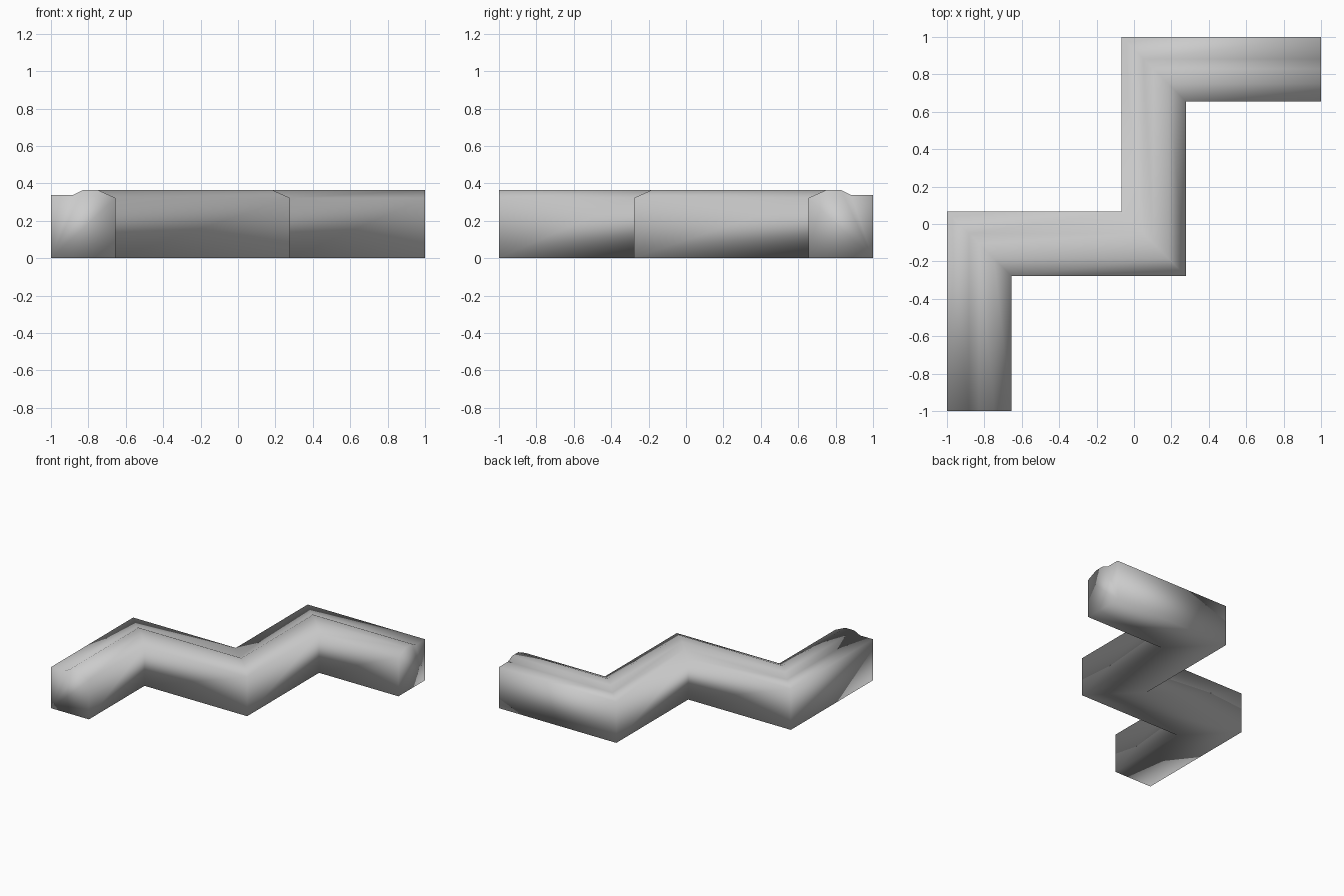
import bpy
import bmesh

cube = bpy.data.objects.get("Cube")
if cube:
    bpy.data.objects.remove(cube, do_unlink=True)

grey = bpy.data.materials.new("plain grey")
grey.use_nodes = True
colour = (0.6, 0.6, 0.6, 1)
grey.diffuse_color = colour
grey.node_tree.nodes["Principled BSDF"].inputs["Base Color"].default_value = colour

# Cross-section: distance from the left edge, height
PROFILE = [(0, 0), (0.345, 0), (0.345, 0.322), (0.251, 0.364),
           (0.171, 0.364), (0.118, 0.337), (0, 0.337)]
# Left edge of the zigzag, with the direction each station shifts to the right
PATH = [((-1, -1), (1, 0)), ((-1, 0.067), (1, -1)), ((-0.067, 0.067), (1, -1)),
        ((-0.067, 1), (1, -1)), ((1, 1), (0, -1))]

# Sweep the section along the mitred path
bm = bmesh.new()
rings = [[bm.verts.new((x + sx * d, y + sy * d, z)) for d, z in PROFILE]
         for (x, y), (sx, sy) in PATH]
count = len(PROFILE)
for near, far in zip(rings, rings[1:]):
    for i in range(count):
        j = (i + 1) % count
        bm.faces.new((near[i], near[j], far[j], far[i]))

# End caps, fanned from the lower left corner
for ring in (rings[0], rings[-1]):
    for i in range(1, count - 1):
        bm.faces.new((ring[0], ring[i], ring[i + 1]))
bmesh.ops.recalc_face_normals(bm, faces=bm.faces[:])
for face in bm.faces:
    face.smooth = True

mesh = bpy.data.meshes.new("zigzag_beam")
bm.to_mesh(mesh)
bm.free()
mesh.materials.append(grey)
beam = bpy.data.objects.new("zigzag_beam", mesh)
bpy.context.collection.objects.link(beam)
